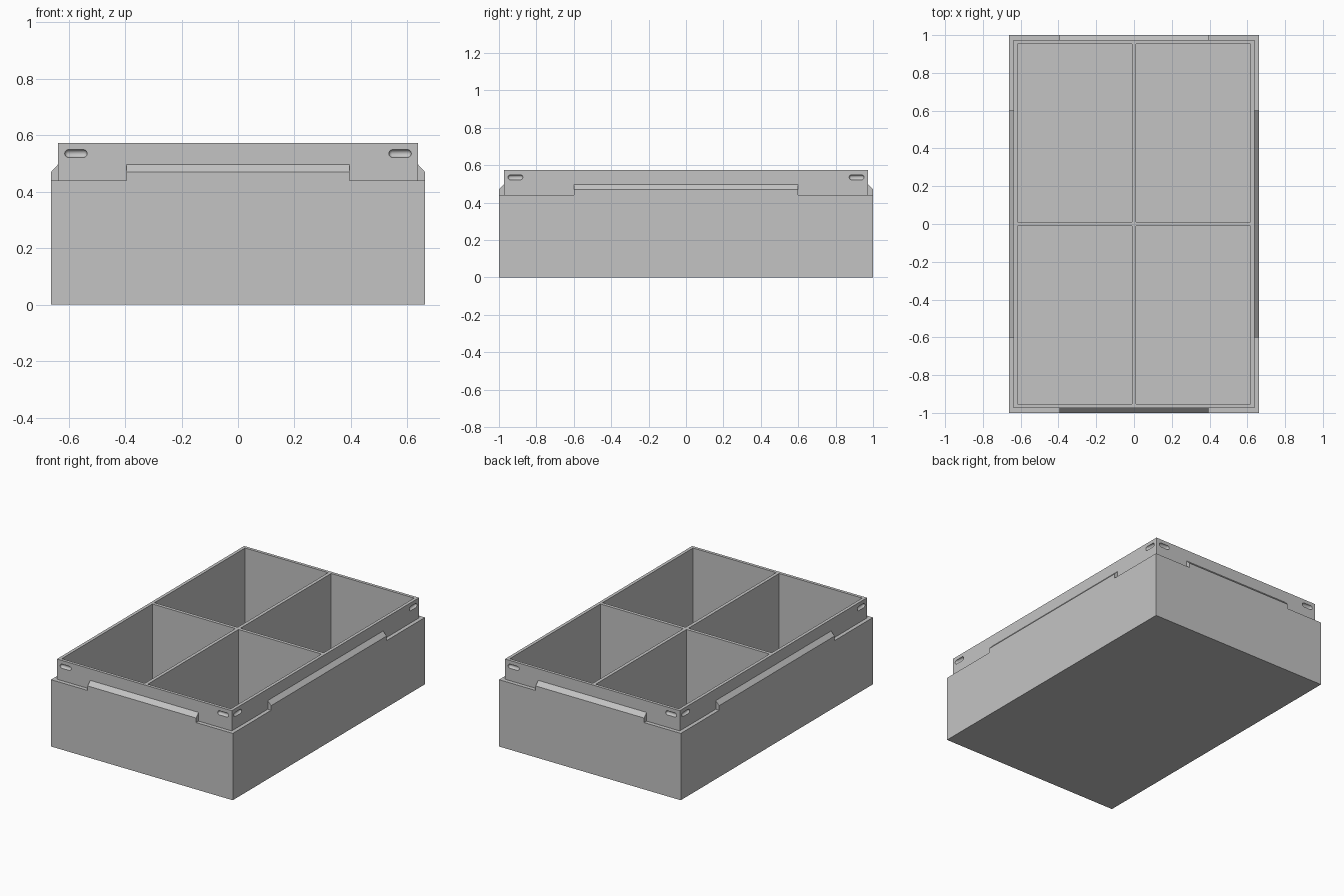
import bpy, bmesh, math
from mathutils import Matrix, Vector

cube = bpy.data.objects.get("Cube")
if cube:
    bpy.data.objects.remove(cube, do_unlink=True)

# Outer box, stepped-in rim and inner compartments
OUT_X, OUT_Y, STEP_Z = 0.662, 1.0, 0.44
RIM_X, RIM_Y, TOP_Z = 0.637, 0.974, 0.573
IN_X, IN_Y, FLOOR_Z = 0.616, 0.954, 0.02
HALF_DIVIDER = 0.011

grey = bpy.data.materials.new("plain grey")
grey.use_nodes = True
grey.diffuse_color = (0.55, 0.55, 0.55, 1)
grey.node_tree.nodes["Principled BSDF"].inputs["Base Color"].default_value = grey.diffuse_color


def add_box(bm, x0, x1, y0, y1, z0, z1):
    size = Vector((x1 - x0, y1 - y0, z1 - z0))
    mid = Vector((x0 + x1, y0 + y1, z0 + z1)) / 2
    bmesh.ops.create_cube(bm, size=1, matrix=Matrix.Translation(mid) @ Matrix.Diagonal(size).to_4x4())


def add_prism(bm, profile, half, matrix):
    """Extrude an (outward, up) profile along the local x axis."""
    ends = [[bm.verts.new(matrix @ Vector((x, d, z))) for d, z in profile] for x in (-half, half)]
    bm.faces.new(ends[0])
    bm.faces.new(ends[1][::-1])
    n = len(profile)
    for i in range(n):
        j = (i + 1) % n
        bm.faces.new((ends[0][i], ends[1][i], ends[1][j], ends[0][j]))


def add_capsule(bm, centre, turn, radius=0.014, stretch=0.026):
    ball = bmesh.ops.create_uvsphere(bm, u_segments=20, v_segments=9, radius=radius)["verts"]
    for v in ball:
        v.co.z += math.copysign(stretch, v.co.z)
    bmesh.ops.transform(bm, verts=ball, matrix=Matrix.Translation(centre) @ turn)


def finish(bm, name):
    bmesh.ops.recalc_face_normals(bm, faces=bm.faces)
    mesh = bpy.data.meshes.new(name)
    bm.to_mesh(mesh)
    bm.free()
    mesh.materials.append(grey)
    obj = bpy.data.objects.new(name, mesh)
    bpy.context.collection.objects.link(obj)
    return obj


def combine(target, tool, operation):
    tool.hide_render = True
    mod = target.modifiers.new(operation.lower(), 'BOOLEAN')
    mod.operation, mod.solver, mod.object = operation, 'EXACT', tool
    bpy.context.view_layer.objects.active = target
    bpy.ops.object.modifier_apply(modifier=mod.name)
    bpy.data.objects.remove(tool, do_unlink=True)


# Lower box
bm = bmesh.new()
add_box(bm, -OUT_X, OUT_X, -OUT_Y, OUT_Y, 0, STEP_Z)
tray = finish(bm, "divided_tray")

# Rim standing on the box
bm = bmesh.new()
add_box(bm, -RIM_X, RIM_X, -RIM_Y, RIM_Y, 0.2, TOP_Z)
combine(tray, finish(bm, "rim"), 'UNION')

# Sloped ledge in the middle of each side
bm = bmesh.new()
for k in range(4):
    out, rim, half = ((OUT_Y, RIM_Y, 0.395), (OUT_X, RIM_X, 0.6))[k % 2]
    profile = [(rim - 0.01, STEP_Z), (out, STEP_Z), (out, 0.47), (rim, 0.497), (rim - 0.01, 0.497)]
    add_prism(bm, profile, half, Matrix.Rotation(k * math.pi / 2, 4, 'Z'))
combine(tray, finish(bm, "side_ledges"), 'UNION')

# Four compartments and the rounded slots near the rim corners
bm = bmesh.new()
along_x = Matrix.Rotation(math.pi / 2, 4, 'Y')
along_y = Matrix.Rotation(math.pi / 2, 4, 'X')
for sx in (-1, 1):
    for sy in (-1, 1):
        xs = sorted((sx * HALF_DIVIDER, sx * IN_X))
        ys = sorted((sy * HALF_DIVIDER, sy * IN_Y))
        add_box(bm, *xs, *ys, FLOOR_Z, TOP_Z + 0.1)
        add_capsule(bm, (sx * 0.574, sy * RIM_Y, 0.535), along_x)
        add_capsule(bm, (sx * RIM_X, sy * 0.912, 0.535), along_y)
combine(tray, finish(bm, "hollow_cutters"), 'DIFFERENCE')

# Flat walls, smooth slot grooves
bpy.ops.object.select_all(action='DESELECT')
tray.select_set(True)
bpy.context.view_layer.objects.active = tray
bpy.ops.object.shade_smooth_by_angle(angle=math.radians(30))
